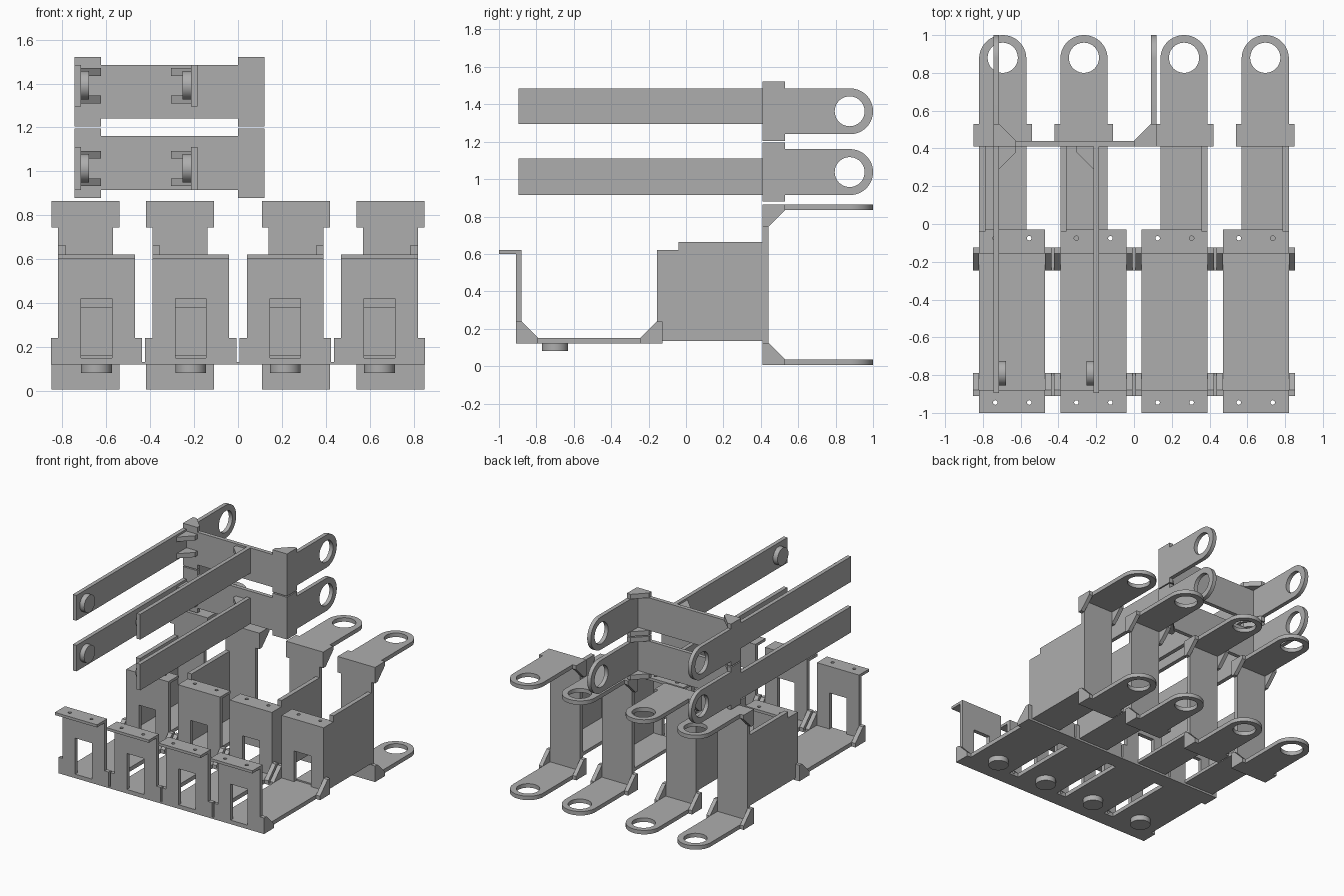
import bpy, bmesh, math

cube = bpy.data.objects.get("Cube")
if cube:
    bpy.data.objects.remove(cube, do_unlink=True)

grey = bpy.data.materials.new("plain_grey")
grey.use_nodes = True
grey.diffuse_color = (0.42, 0.42, 0.42, 1)
grey.node_tree.nodes["Principled BSDF"].inputs["Base Color"].default_value = grey.diffuse_color
parts = []


def rect(u0, u1, v0, v1):
    return [(u0, v0), (u1, v0), (u1, v1), (u0, v1)]


def arc(u, v, r, start=0.0, sweep=2 * math.pi, n=40):
    closed = sweep > 6
    return [(u + r * math.cos(start + sweep * i / n), v + r * math.sin(start + sweep * i / n))
            for i in range(n if closed else n + 1)]


def slab(name, axis, lo, hi, *loops):
    """Extrude an outline (first loop) with holes (other loops) along an axis."""
    curve = bpy.data.curves.new(name, "CURVE")
    curve.dimensions = "2D"
    curve.fill_mode = "BOTH"
    curve.extrude = (hi - lo) / 2
    for loop in loops:
        spline = curve.splines.new("POLY")
        spline.points.add(len(loop) - 1)
        for point, (u, v) in zip(spline.points, loop):
            point.co = (u, v, 0, 1)
        spline.use_cyclic_u = True
    temp = bpy.data.objects.new(name + "_outline", curve)
    bpy.context.collection.objects.link(temp)
    bpy.context.view_layer.update()
    mesh = bpy.data.meshes.new_from_object(temp.evaluated_get(bpy.context.evaluated_depsgraph_get()))
    bpy.data.objects.remove(temp, do_unlink=True)
    bpy.data.curves.remove(curve)
    mid = (lo + hi) / 2
    for vert in mesh.vertices:
        u, v, w = vert.co
        w += mid
        vert.co = {"x": (w, u, v), "y": (u, w, v), "z": (u, v, w)}[axis]
    bm = bmesh.new()
    bm.from_mesh(mesh)
    bmesh.ops.remove_doubles(bm, verts=bm.verts, dist=0.0001)
    bmesh.ops.recalc_face_normals(bm, faces=bm.faces)
    bm.to_mesh(mesh)
    bm.free()
    mesh.name = name
    mesh.materials.clear()
    mesh.materials.append(grey)
    obj = bpy.data.objects.new(name, mesh)
    bpy.context.collection.objects.link(obj)
    parts.append(obj)
    return obj


def gusset(u, v, du, dv, t=0.03, size=0.12):
    """Corner profile: thick L with a bevelled inner corner."""
    shape = [(0, 0), (size, 0), (size, t), (t, size), (0, size)]
    return [(u + du * a, v + dv * b) for a, b in shape]


# Four lower units, mirrored about x = 0
for cx in (-0.645, -0.215, 0.215, 0.645):
    side = 1 if cx > 0 else -1
    x0, x1 = cx - 0.175, cx + 0.175
    outer = cx + side * 0.175
    slab("base_plate", "z", 0.12, 0.15, rect(x0, x1, -0.91, -0.125))
    slab("base_disc", "z", 0.08, 0.12, arc(cx, -0.70, 0.07))

    # Upright mounts with windows and drilled lips
    for y, top, lip0, lip1, hole_y in ((-0.91, 0.42, -1.0, -0.88, -0.945),
                                       (-0.155, 0.38, -0.155, -0.03, -0.075)):
        window = rect(cx - 0.07, cx + 0.07, 0.15, top)
        slab("mount_plate", "y", y, y + 0.03, rect(x0, x1, 0.12, 0.60), window)
        holes = [arc(cx + d, hole_y, 0.012, n=16) for d in (-0.09, 0.09)]
        slab("mount_lip", "z", 0.60, 0.62, rect(x0, x1, lip0, lip1), *holes)

    # Corner gussets on both flanks of the base
    for a, b in ((x0 - 0.033, x0), (x1, x1 + 0.033)):
        slab("front_base_gusset", "x", a, b, gusset(-0.91, 0.12, 1, 1))
        slab("rear_base_gusset", "x", a, b, gusset(-0.125, 0.12, -1, 1))

    # Side wall and floor running back to the fork
    wall = [(-0.155, 0.135), (0.41, 0.135), (0.41, 0.665), (-0.04, 0.665), (-0.04, 0.62), (-0.155, 0.62)]
    slab("side_wall", "x", min(outer, outer - side * 0.033), max(outer, outer - side * 0.033), wall)
    fx = cx + side * 0.05
    f0, f1 = fx - 0.125, fx + 0.125
    slab("floor_strip", "z", 0.135, 0.16, rect(f0, f1, -0.13, 0.42))

    # Fork: back plate, two round-ended arms and their gussets
    slab("fork_back", "y", 0.41, 0.44, rect(f0, f1, 0.005, 0.865))
    arm = [(f0, 0.41), (f1, 0.41)] + arc(fx, 0.875, 0.125, 0, math.pi)
    for z, edge, up in ((0.005, 0.005, 1), (0.835, 0.865, -1)):
        slab("fork_arm", "z", z, z + 0.03, arm, arc(fx, 0.88, 0.08))
        for a, b in ((f0 - 0.03, f0), (f1, f1 + 0.03)):
            slab("fork_gusset", "x", a, b, gusset(0.41, edge, 1, up))

# Thin bridges joining neighbouring bases
for cx in (-0.43, 0.0, 0.43):
    for y0 in (-0.91, -0.245):
        slab("base_bridge", "z", 0.12, 0.132, rect(cx - 0.04, cx + 0.04, y0, y0 + 0.12))

# Two upper brackets lying on their sides
for z0, bar0, bar1 in ((0.915, 0.915, 1.11), (1.24, 1.295, 1.485)):
    z1 = z0 + 0.245
    zc, bar_c = (z0 + z1) / 2, (bar0 + bar1) / 2
    slab("upper_back", "y", 0.41, 0.44, rect(-0.745, 0.12, z0, z1))
    outline = [(0.41, z1), (0.41, z0)] + arc(0.8775, zc, 0.1225, -math.pi / 2, math.pi)
    for x, edge, inward in ((-0.745, -0.745, 1), (0.09, 0.12, -1)):
        slab("upper_arm", "x", x, x + 0.03, outline, arc(0.875, zc, 0.08))
        for a, b in ((z0 - 0.036, z0), (z1, z1 + 0.036)):
            slab("upper_gusset", "z", a, b, gusset(edge, 0.41, inward, 1))

    # Long forward bars with discs and root ribs
    for x, face, out in ((-0.745, -0.715, 1), (-0.215, -0.215, -1)):
        slab("long_bar", "x", x, x + 0.03, rect(-0.895, 0.41, bar0, bar1))
        slab("bar_disc", "x", min(face, face + out * 0.037), max(face, face + out * 0.037),
             arc(-0.79, bar_c - 0.002 + 0.004, 0.065))
        rib = [(face, 0.41), (face, 0.29), (face + out * 0.09, 0.38), (face + out * 0.09, 0.41)]
        for rz in (bar_c - 0.08, bar_c + 0.045):
            slab("bar_rib", "z", rz, rz + 0.035, rib)

# Smooth round edges, keep corners sharp
bpy.ops.object.select_all(action="DESELECT")
for obj in parts:
    obj.select_set(True)
bpy.context.view_layer.objects.active = parts[0]
bpy.ops.object.shade_smooth_by_angle(angle=math.radians(30))
